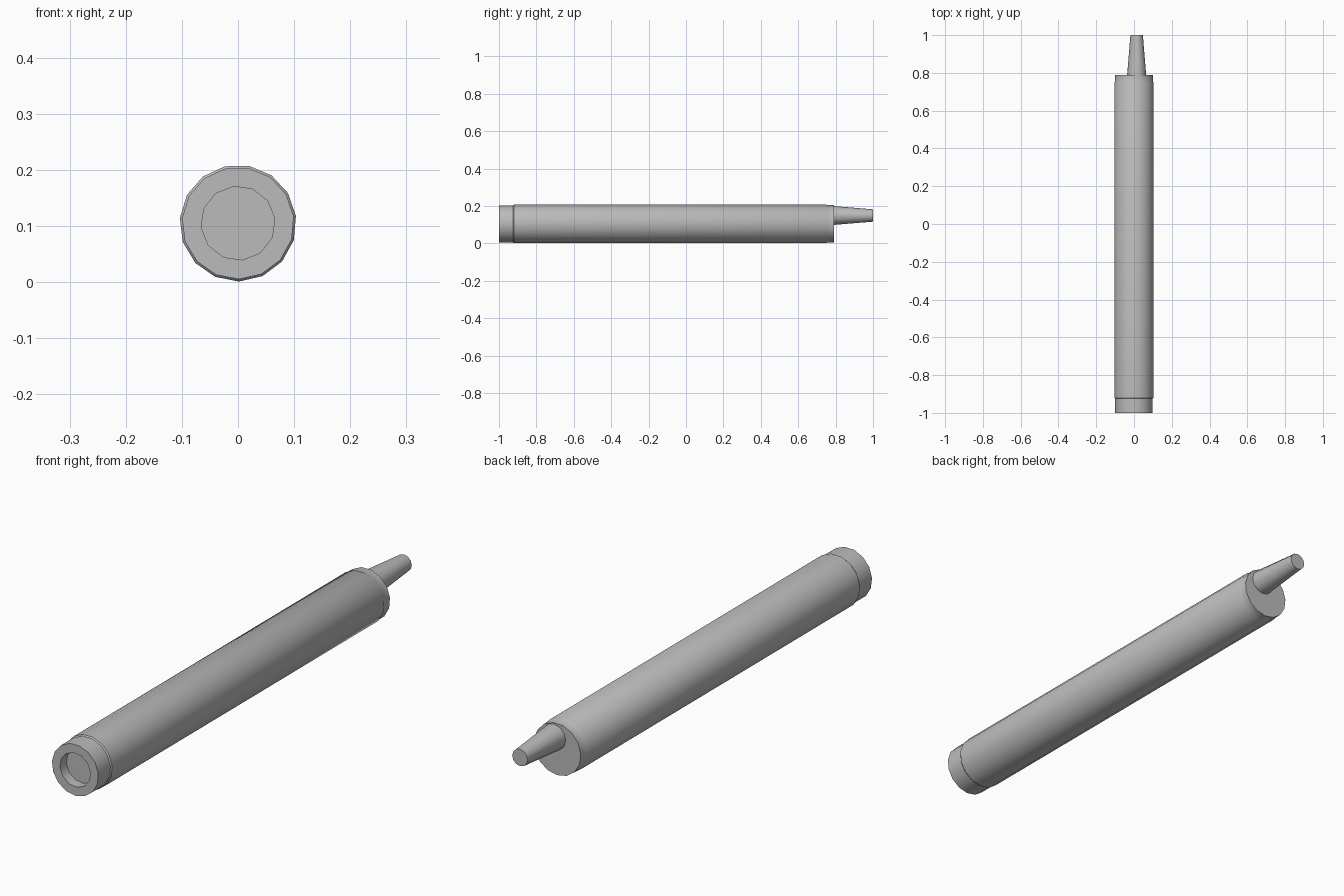
import bpy
import math
from mathutils import Matrix, Vector

cube = bpy.data.objects.get("Cube")
if cube:
    bpy.data.objects.remove(cube, do_unlink=True)

grey = bpy.data.materials.new("grey")
grey.use_nodes = True
GREY = (0.5, 0.5, 0.5, 1)
grey.diffuse_color = GREY
grey.node_tree.nodes["Principled BSDF"].inputs["Base Color"].default_value = GREY

AXIS_Z = 0.105


def lathe(name, profile, sides, phase, x=0, z=AXIS_Z):
    """Closed solid along y from (y, radius) stations, capped at both ends."""
    verts, faces = [], []
    for y, r in profile:
        for i in range(sides):
            a = math.radians(phase) + math.tau * i / sides
            verts.append((x + r * math.cos(a), y, z + r * math.sin(a)))
    for k in range(len(profile) - 1):
        for i in range(sides):
            j = (i + 1) % sides
            a, b = k * sides, (k + 1) * sides
            faces.append((a + i, a + j, b + j, b + i))
    last = (len(profile) - 1) * sides
    faces.append(tuple(reversed(range(sides))))
    faces.append(tuple(range(last, last + sides)))
    mesh = bpy.data.meshes.new(name)
    mesh.from_pydata(verts, [], faces)
    mesh.flip_normals()
    mesh.materials.append(grey)
    obj = bpy.data.objects.new(name, mesh)
    bpy.context.collection.objects.link(obj)
    return obj


# Main barrel with slightly narrower collars at both ends
barrel = lathe("barrel", [(-1, 0.1), (-0.925, 0.1), (-0.92, 0.104), (0.75, 0.104),
                          (0.755, 0.101), (0.79, 0.101)], 15, -89)

# Shallow round recess in the front end
cutter = lathe("recess_cutter", [(-1.05, 0.066), (-0.96, 0.066)], 12, -83)
cutter.hide_render = True
cutter.hide_viewport = True
cut = barrel.modifiers.new("recess", "BOOLEAN")
cut.operation = "DIFFERENCE"
cut.object = cutter
cut.solver = "EXACT"

# Apply the cut, then drop the cutter
bpy.context.view_layer.update()
graph = bpy.context.evaluated_depsgraph_get()
cut_mesh = bpy.data.meshes.new_from_object(barrel.evaluated_get(graph))
barrel.modifiers.clear()
barrel.data = cut_mesh
bpy.data.objects.remove(cutter, do_unlink=True)

# Off-centre tapered nozzle at the back
nozzle = lathe("nozzle", [(0.78, 0.051), (1, 0.033)], 12, 0, x=0.014, z=0.149)

# Smooth sides, crisp rims
for obj in (barrel, nozzle):
    bpy.ops.object.select_all(action="DESELECT")
    obj.select_set(True)
    bpy.context.view_layer.objects.active = obj
    bpy.ops.object.shade_smooth_by_angle(angle=math.radians(32))
